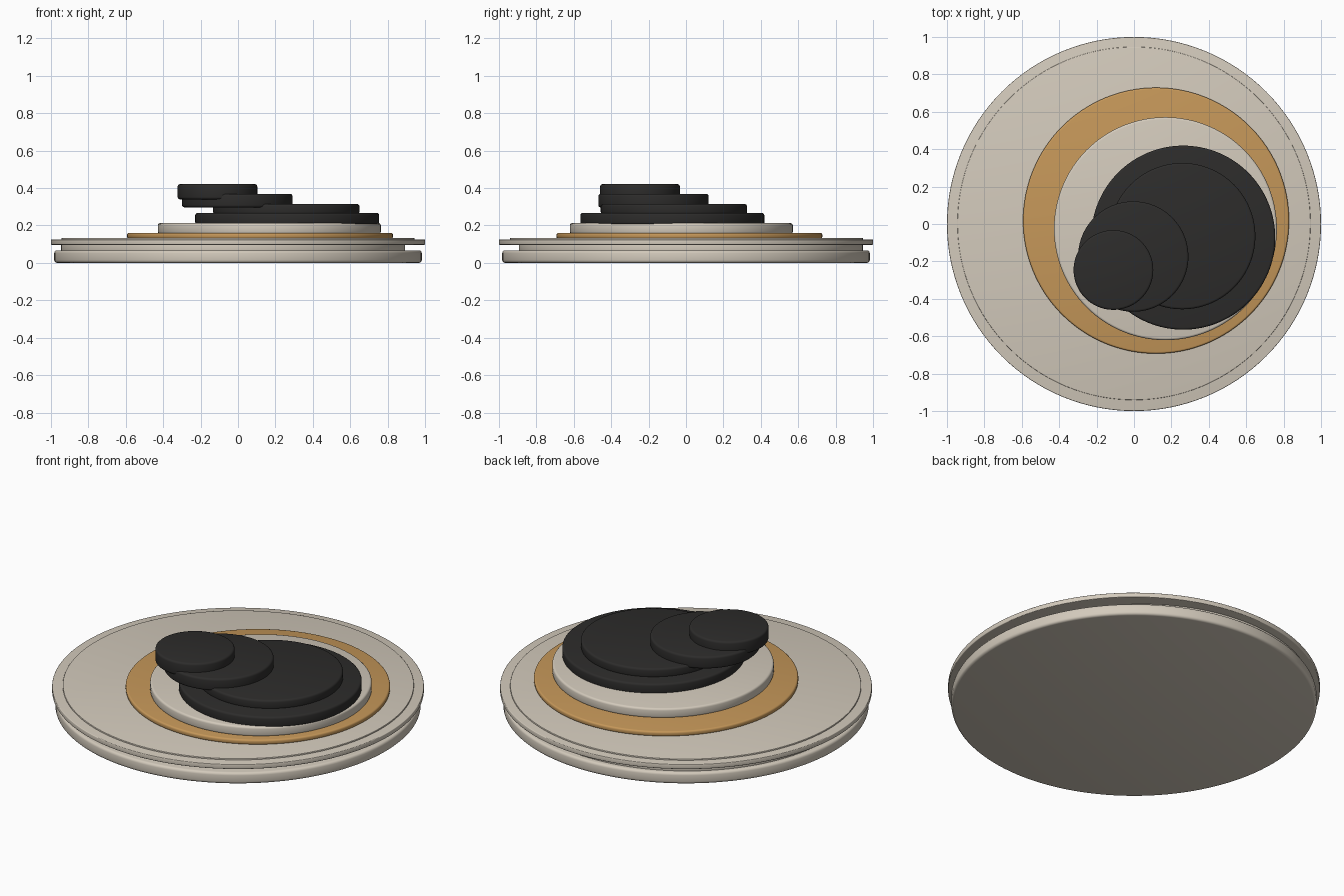
import bpy, math

if "Cube" in bpy.data.objects:
    bpy.data.objects.remove(bpy.data.objects["Cube"])

def material(name, color):
    m = bpy.data.materials.new(name)
    m.diffuse_color = (*color, 1)
    m.use_nodes = True
    m.node_tree.nodes["Principled BSDF"].inputs["Base Color"].default_value = m.diffuse_color
    return m

cream = material("cream", (0.65, 0.59, 0.50))
amber = material("amber", (0.56, 0.31, 0.10))
black = material("black", (0.026, 0.025, 0.024))

def disc(name, x, y, r, z0, z1, bevel, mat):
    bpy.ops.mesh.primitive_cylinder_add(vertices=128, radius=r, depth=z1 - z0,
                                        location=(x, y, (z0 + z1) / 2))
    ob = bpy.context.object
    ob.name = name
    ob.data.materials.append(mat)
    # rounded rims
    b = ob.modifiers.new("rim", 'BEVEL')
    b.width = bevel
    b.segments = 3
    b.limit_method = 'ANGLE'
    b.angle_limit = math.radians(40)
    bpy.ops.object.modifier_apply(modifier=b.name)
    bpy.ops.object.shade_smooth_by_angle(angle=math.radians(35))
    return ob

# cream foundation: base, offset neck, wide plate, thin inset top
disc("base_disc", 0, 0, 0.983, 0.0, 0.067, 0.015, cream)
disc("neck_disc", -0.027, 0.027, 0.92, 0.06, 0.099, 0.004, cream)
disc("wide_plate", 0, 0, 1.0, 0.097, 0.125, 0.004, cream)
disc("plate_top", 0, 0.003, 0.944, 0.12, 0.133, 0.003, cream)

# amber ring layer and cream layer
disc("amber_layer", 0.118, 0.018, 0.711, 0.13, 0.16, 0.01, amber)
disc("cream_layer", 0.168, -0.025, 0.596, 0.155, 0.213, 0.012, cream)

# stacked black discs
disc("black_large", 0.263, -0.073, 0.492, 0.205, 0.267, 0.012, black)
disc("black_medium", 0.258, -0.065, 0.391, 0.26, 0.315, 0.012, black)
disc("black_small", -0.004, -0.174, 0.295, 0.297, 0.369, 0.012, black)
disc("black_top", -0.11, -0.246, 0.213, 0.34, 0.421, 0.012, black)
